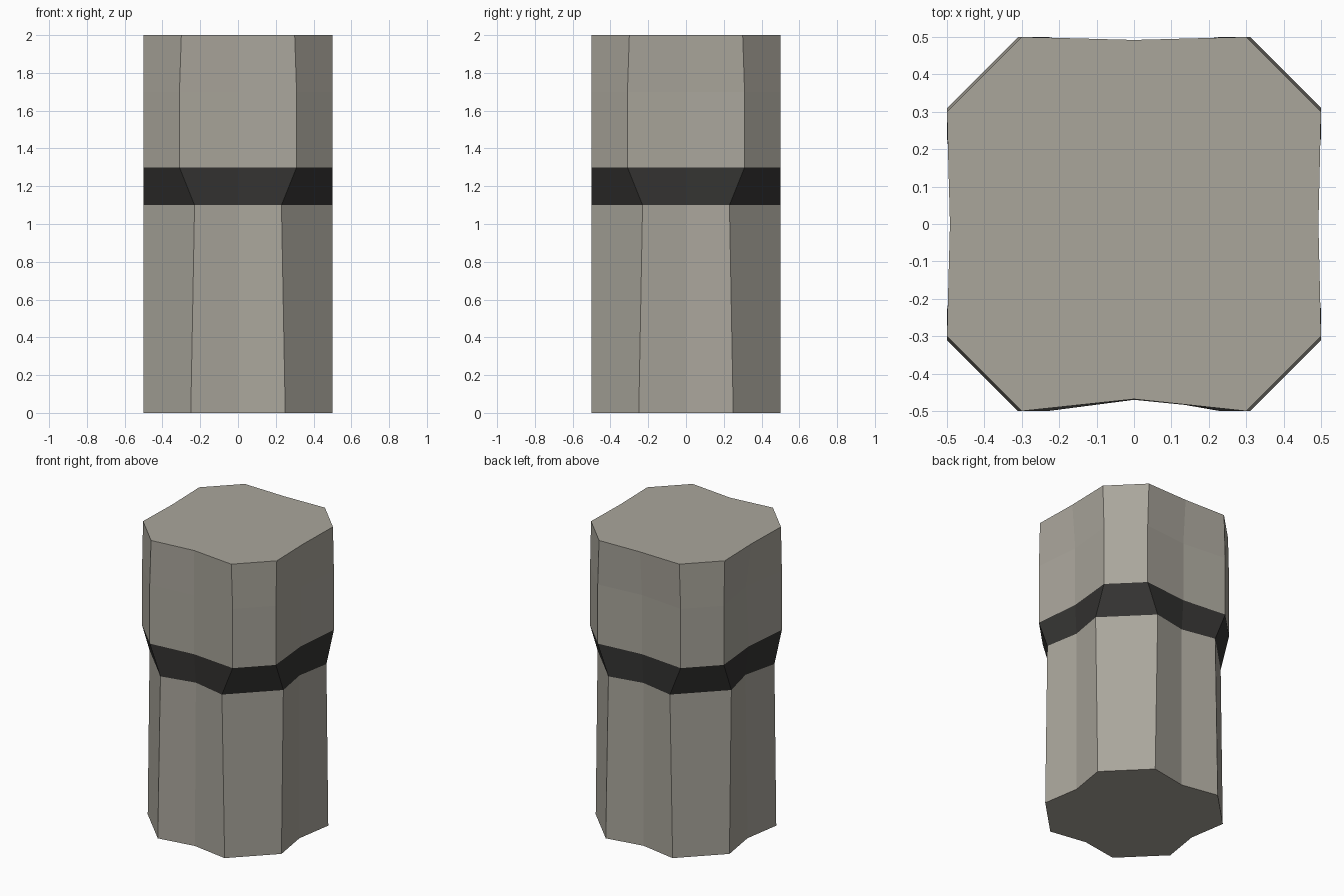
import bpy, bmesh
from math import pi
from mathutils import Matrix

if "Cube" in bpy.data.objects:
    bpy.data.objects.remove(bpy.data.objects["Cube"])

# Each ring: height, half-width of the flat side, inward dent of front/right/back/left
RINGS = [
    (0.0, 0.25, (0.04, 0.04, 0.045, 0.04)),
    (1.1, 0.23, (0.05, 0.04, 0.045, 0.055)),
    (1.3, 0.31, (0.03, 0.03, 0.03, 0.03)),
    (1.7, 0.31, (0.03, 0.03, 0.03, 0.05)),
    (2.0, 0.30, (0.032, 0.007, 0.008, 0.008)),
]


def material(name, color):
    m = bpy.data.materials.new(name)
    m.diffuse_color = (*color, 1)
    m.use_nodes = True
    m.node_tree.nodes["Principled BSDF"].inputs["Base Color"].default_value = m.diffuse_color
    return m


def add_ring(bm, z, half, dents):
    # chamfered square whose four sides are dented at their centre
    verts = []
    for side, dent in enumerate(dents):
        turn = Matrix.Rotation(side * pi / 2, 3, 'Z')
        for x, y in ((-half, -0.5), (0, -0.5 + dent), (half, -0.5)):
            v = bm.verts.new((x, y, z))
            v.co = turn @ v.co
            verts.append(v)
    return verts


def loft(name, rings, mat, cap_bottom=False, cap_top=False):
    bm = bmesh.new()
    loops = [add_ring(bm, *r) for r in rings]
    for a, b in zip(loops, loops[1:]):
        for i in range(len(a)):
            j = (i + 1) % len(a)
            bm.faces.new((a[i], a[j], b[j], b[i]))
    if cap_bottom:
        bm.faces.new(loops[0][::-1])
    if cap_top:
        bm.faces.new(loops[-1])
    mesh = bpy.data.meshes.new(name)
    bm.to_mesh(mesh)
    bm.free()
    mesh.materials.append(mat)
    ob = bpy.data.objects.new(name, mesh)
    bpy.context.collection.objects.link(ob)
    return ob


stone = material("stone", (0.40, 0.38, 0.33))
dark = material("dark_band", (0.035, 0.034, 0.032))

# Lower shaft, flaring dark collar, wider head
loft("shaft", RINGS[:2], stone, cap_bottom=True)
loft("collar", RINGS[1:3], dark)
loft("head", RINGS[2:], stone, cap_top=True)
